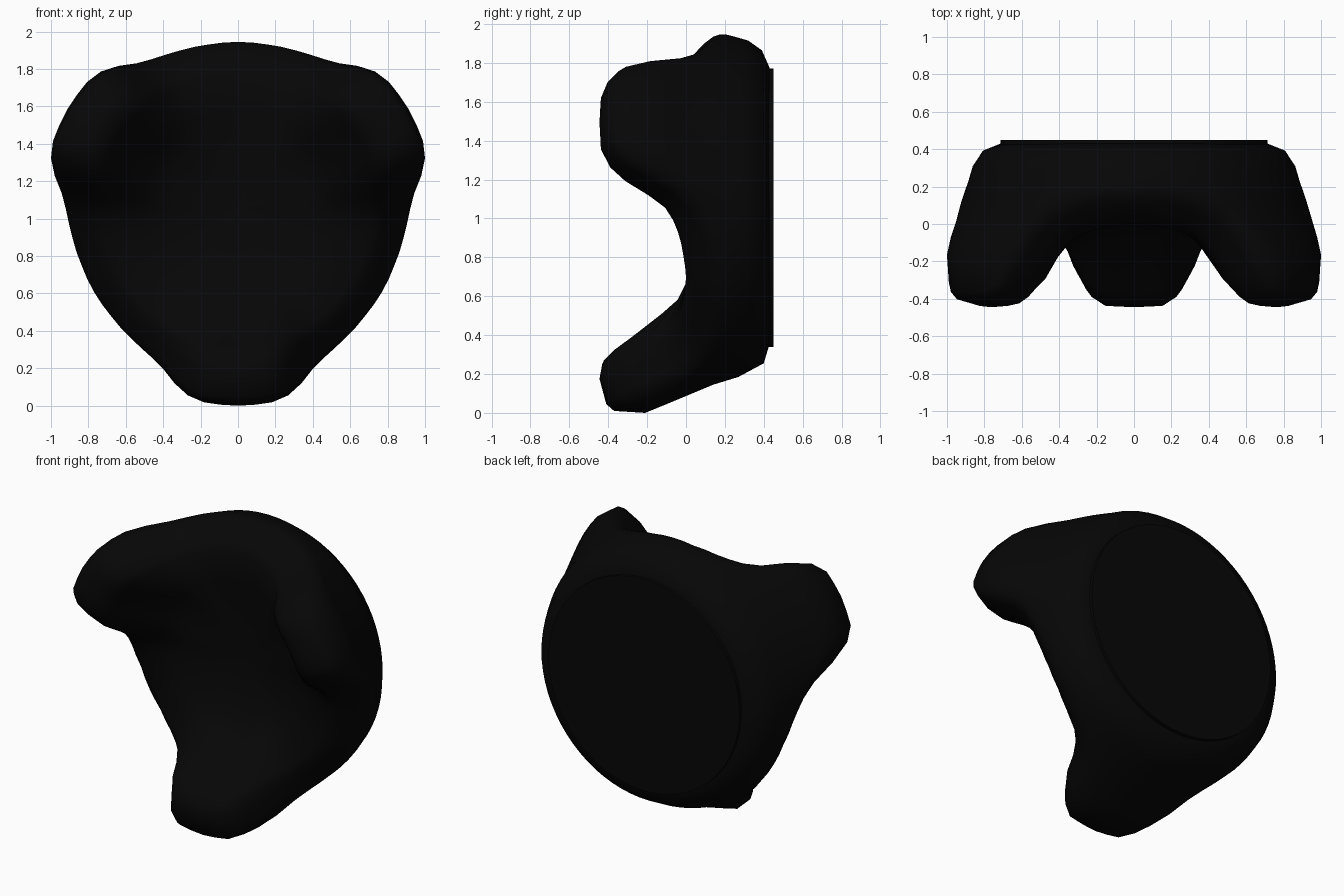
import bpy, bmesh, math

if "Cube" in bpy.data.objects:
    bpy.data.objects.remove(bpy.data.objects["Cube"])

CZ = 1.055  # height of the hub centre

black = bpy.data.materials.new("matte black")
black.diffuse_color = (0.002, 0.002, 0.002, 1)
black.use_nodes = True
black.node_tree.nodes["Principled BSDF"].inputs["Base Color"].default_value = black.diffuse_color

# radial sections (radius, y): through a prong and through the gap between prongs
PRONG = [(.70, .43), (.80, .40), (.87, .27), (.91, .14), (1.01, -.10), (1.055, -.21),
         (1.045, -.37), (1.01, -.41), (.88, -.445), (.80, -.43), (.74, -.37),
         (.52, -.06), (.40, .01), (.20, .05)]
GAP = [(.72, .43), (.81, .39), (.86, .32), (.88, .25), (.89, .21), (.89, .17),
       (.88, .14), (.85, .10), (.81, .06), (.77, .025), (.72, .00),
       (.52, .02), (.40, .04), (.20, .055)]
# how much of the prong section applies at an angle away from the prong axis
FALLOFF = [(0, 1), (10, .985), (16, .86), (19, .70), (22, .50), (26, .29),
           (32, .14), (40, .055), (50, 0), (90, 0)]


def weight(d):
    for (a, u), (b, v) in zip(FALLOFF, FALLOFF[1:]):
        if d <= b:
            return u + (v - u) * (d - a) / (b - a)
    return 0


def finish(bm, name, angle):
    bmesh.ops.recalc_face_normals(bm, faces=bm.faces)
    mesh = bpy.data.meshes.new(name)
    bm.to_mesh(mesh)
    bm.free()
    mesh.materials.append(black)
    ob = bpy.data.objects.new(name, mesh)
    bpy.context.collection.objects.link(ob)
    bpy.ops.object.select_all(action='DESELECT')
    ob.select_set(True)
    bpy.context.view_layer.objects.active = ob
    bpy.ops.object.shade_smooth_by_angle(angle=math.radians(angle))
    return ob


# three-pronged holder: rings of blended sections around the y axis
bm = bmesh.new()
N = 72
cols = []
for i in range(N):
    deg = 360 * i / N
    d = abs((deg - 30 + 60) % 120 - 60)
    t = math.radians(deg)
    col = []
    for (rp, yp), (rg, yg) in zip(PRONG, GAP):
        w = weight(d * min(1, .35 + .7 * rp))  # inner faces spread wider
        r, y = rg + (rp - rg) * w, yg + (yp - yg) * w
        col.append(bm.verts.new((r * math.cos(t), y, CZ + r * math.sin(t))))
    cols.append(col)
front = bm.verts.new((0, .06, CZ))
for i in range(N):
    a, b = cols[i], cols[(i + 1) % N]
    for k in range(len(a) - 1):
        bm.faces.new((a[k], b[k], b[k + 1], a[k + 1]))
    bm.faces.new((a[-1], b[-1], front))
bm.faces.new([c[0] for c in cols])
finish(bm, "three_prong_holder", 60)

# flat round plate on the back
bm = bmesh.new()
rings = [[bm.verts.new((.715 * math.cos(2 * math.pi * i / 64), y,
                        CZ + .715 * math.sin(2 * math.pi * i / 64))) for i in range(64)]
         for y in (.41, .45)]
for i in range(64):
    j = (i + 1) % 64
    bm.faces.new((rings[0][i], rings[0][j], rings[1][j], rings[1][i]))
for ring in rings:
    bm.faces.new(ring)
finish(bm, "back_plate", 30)
